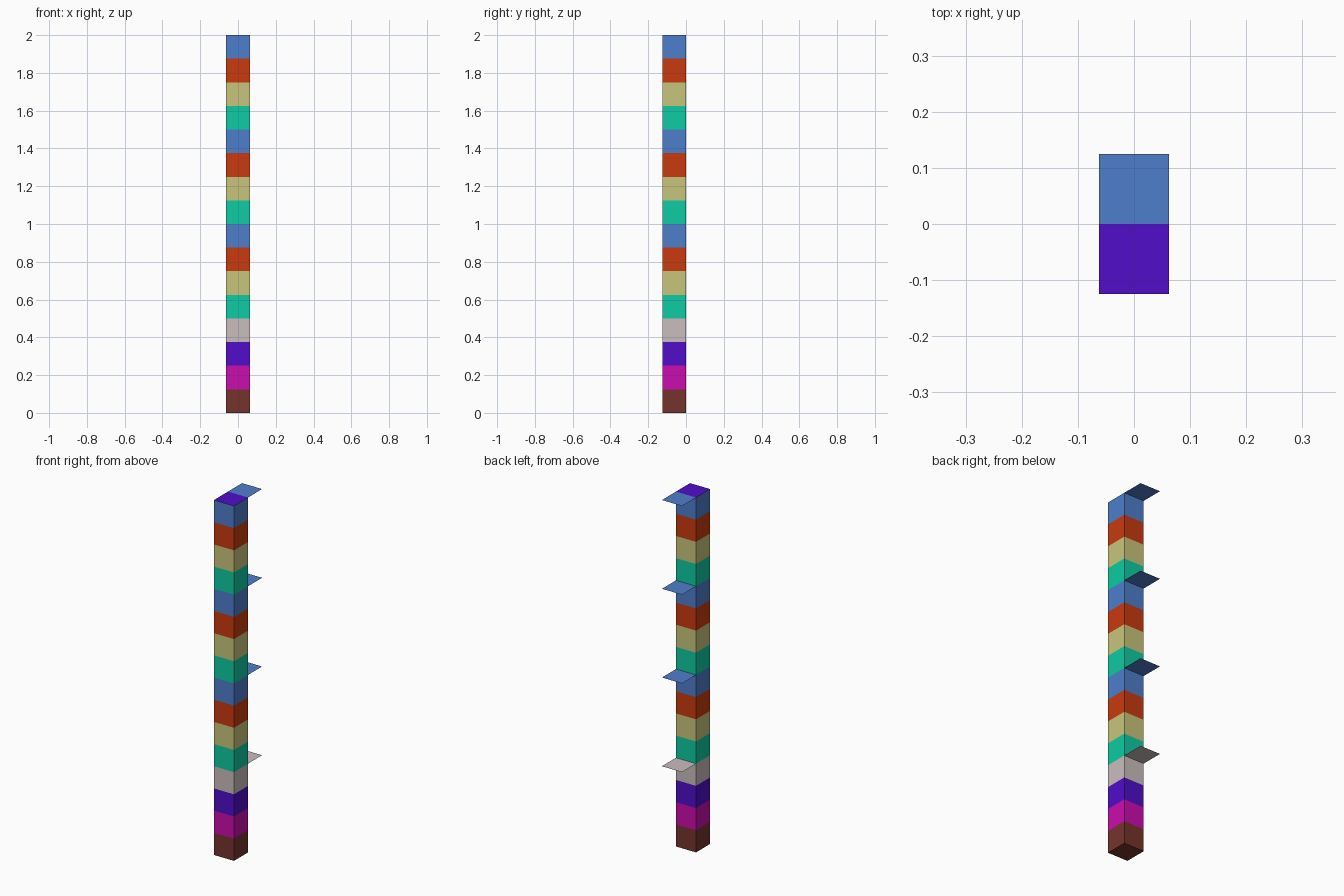
import bpy
import bmesh

if "Cube" in bpy.data.objects:
    bpy.data.objects.remove(bpy.data.objects["Cube"])

S = 0.125           # side of one square block
BLOCKS = 16


def linear(c):
    c /= 255
    return c / 12.92 if c <= 0.04045 else ((c + 0.055) / 1.055) ** 2.4


COLOURS = {
    "brown": (117, 52, 43),
    "magenta": (203, 13, 174),
    "violet": (80, 13, 202),
    "pale_grey": (203, 189, 189),
    "teal": (14, 203, 163),
    "khaki": (201, 197, 124),
    "orange_red": (201, 58, 14),
    "blue": (78, 126, 203),
}
MATS = {}
for name, rgb in COLOURS.items():
    MATS[name] = bpy.data.materials.new(name)
    MATS[name].diffuse_color = (*[linear(c) for c in rgb], 1)

# Base bands once, then the upper four bands repeat
BANDS = ["brown", "magenta", "violet", "pale_grey"]
BANDS += ["teal", "khaki", "orange_red", "blue"] * 3


def add_object(name, bm, materials):
    mesh = bpy.data.meshes.new(name)
    bm.to_mesh(mesh)
    bm.free()
    for m in materials:
        mesh.materials.append(MATS[m])
    obj = bpy.data.objects.new(name, mesh)
    bpy.context.collection.objects.link(obj)
    return obj


# Column: a square base extruded upward one band at a time
names = list(COLOURS)
bm = bmesh.new()
corners = [(-S / 2, -S), (S / 2, -S), (S / 2, 0), (-S / 2, 0)]
ring = [bm.verts.new((x, y, 0)) for x, y in corners]
bm.faces.new(ring[::-1]).material_index = names.index("brown")
for i, band in enumerate(BANDS):
    upper = [bm.verts.new((x, y, (i + 1) * S)) for x, y in corners]
    for k in range(4):
        n = (k + 1) % 4
        face = bm.faces.new((ring[k], ring[n], upper[n], upper[k]))
        face.material_index = names.index(band)
    ring = upper
bm.faces.new(ring).material_index = names.index("violet")
add_object("banded_column", bm, names)

# Thin square shelves behind the column, level with every fourth band top
for i in range(4, BLOCKS + 1, 4):
    bm = bmesh.new()
    bmesh.ops.create_grid(bm, x_segments=1, y_segments=1, size=S / 2)
    shelf = add_object(f"shelf_{i // 4}", bm, [BANDS[i - 1]])
    shelf.location = (0, S / 2, i * S)

for m in bpy.data.materials:
    if m.users and not m.is_grease_pencil:
        m.use_nodes = True
        m.node_tree.nodes["Principled BSDF"].inputs["Base Color"].default_value = m.diffuse_color
